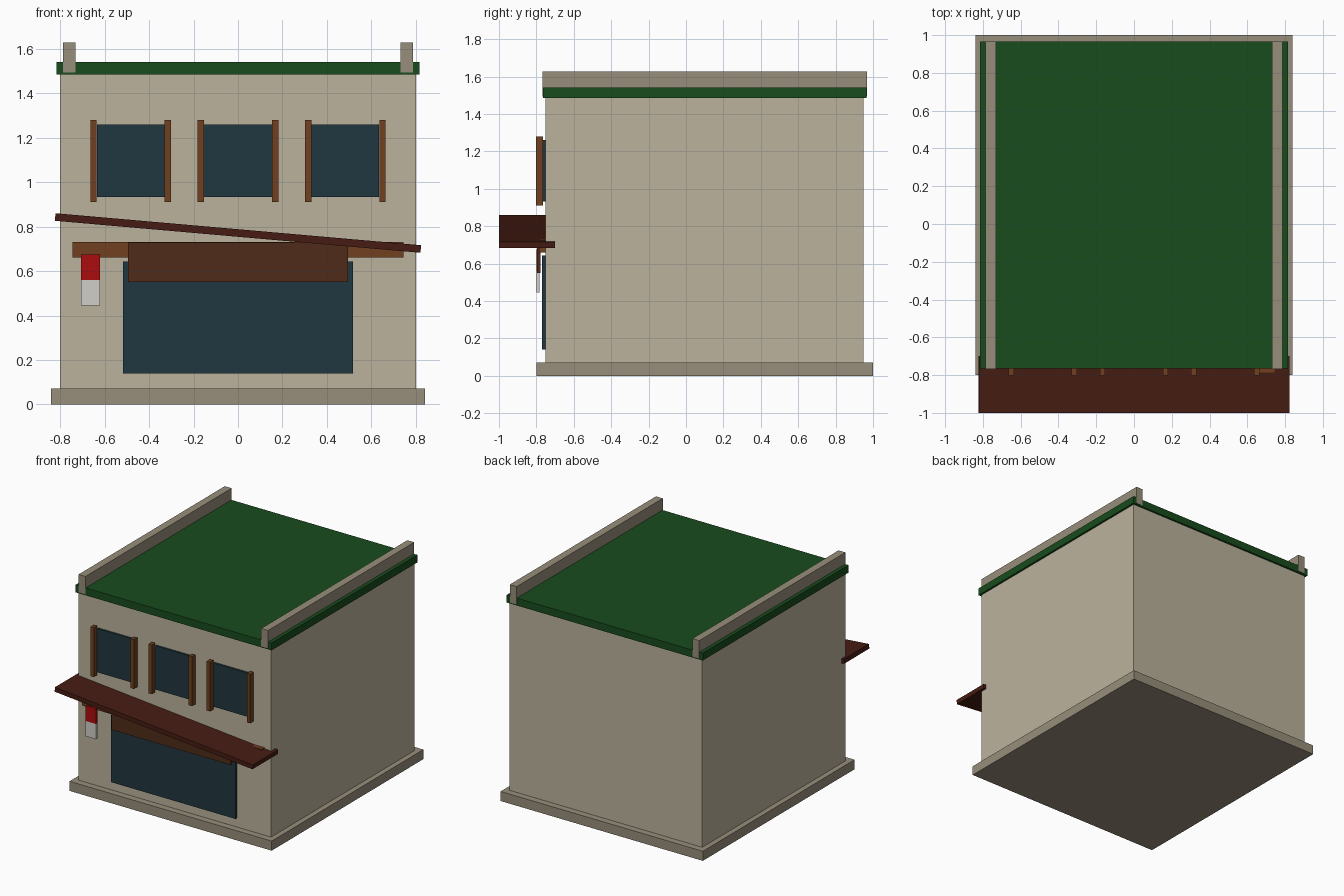
import bpy, math

if "Cube" in bpy.data.objects:
    bpy.data.objects.remove(bpy.data.objects["Cube"])


def material(name, rgb):
    # 0-255 display colour to linear
    m = bpy.data.materials.new(name)
    m.diffuse_color = [(c / 255) ** 2.2 for c in rgb] + [1]
    m.use_nodes = True
    m.node_tree.nodes["Principled BSDF"].inputs["Base Color"].default_value = m.diffuse_color
    return m


PLASTER = material("plaster", (186, 177, 155))
STONE = material("stone", (150, 141, 122))
GREEN = material("roof_green", (30, 77, 34))
GLASS = material("dark_glass", (38, 58, 66))
WOOD = material("wood", (112, 66, 36))
DARK_WOOD = material("dark_wood", (80, 47, 30))
AWNING = material("awning_brown", (72, 34, 26))
RED = material("red", (170, 20, 22))
WHITE = material("off_white", (208, 205, 198))


def box(name, x, y, z, mat, tilt=0):
    # box from (min, max) ranges, optionally tilted about the y axis
    bpy.ops.mesh.primitive_cube_add(size=1, location=[sum(r) / 2 for r in (x, y, z)])
    o = bpy.context.object
    o.name = name
    o.scale = [r[1] - r[0] for r in (x, y, z)]
    bpy.ops.object.transform_apply(location=False, rotation=False, scale=True)
    o.rotation_euler.y = tilt
    o.data.materials.append(mat)
    return o


# Main building
box("foundation", (-0.84, 0.84), (-0.80, 1.0), (0, 0.072), STONE)
box("walls", (-0.80, 0.80), (-0.75, 0.95), (0.072, 1.484), PLASTER)
box("roof", (-0.815, 0.815), (-0.765, 0.965), (1.484, 1.54), GREEN)
for side, s in (("left", -1), ("right", 1)):
    box(f"{side}_parapet", sorted((s * 0.73, s * 0.787)), (-0.767, 0.967), (1.492, 1.627), STONE)

# Upper windows with side posts
for i, cx in enumerate((-0.483, 0, 0.483), 1):
    box(f"upper_window_{i}", (cx - 0.152, cx + 0.152), (-0.765, -0.745), (0.932, 1.26), GLASS)
    for side, s in (("left", -1), ("right", 1)):
        px = cx + s * 0.167
        box(f"window_post_{i}_{side}", (px - 0.014, px + 0.014), (-0.803, -0.764), (0.91, 1.28), WOOD)

# Shopfront
box("shop_window", (-0.517, 0.517), (-0.769, -0.745), (0.14, 0.642), GLASS)
box("shop_beam", (-0.745, 0.745), (-0.785, -0.748), (0.66, 0.73), WOOD)
box("shop_fascia", (-0.494, 0.494), (-0.797, -0.777), (0.55, 0.728), DARK_WOOD)
box("awning", (-0.825, 0.825), (-1.0, -0.70), (0.754, 0.788), AWNING, math.radians(5))

# Two-tone hanging banner
box("banner_top", (-0.706, -0.621), (-0.799, -0.783), (0.56, 0.675), RED)
box("banner_bottom", (-0.706, -0.621), (-0.799, -0.783), (0.445, 0.56), WHITE)
